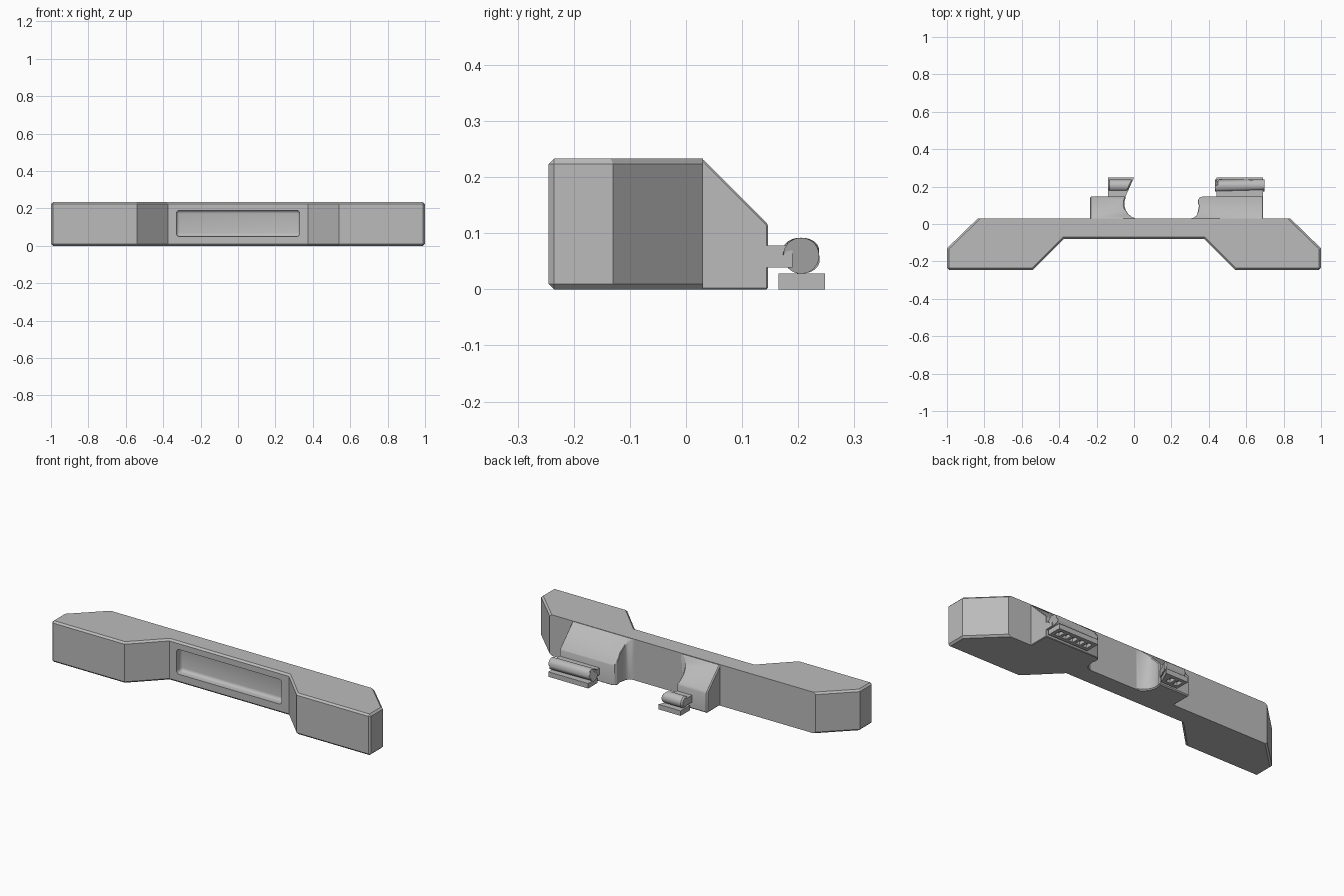
import bpy, bmesh
from math import radians
from mathutils import Matrix, Vector

if "Cube" in bpy.data.objects:
    bpy.data.objects.remove(bpy.data.objects["Cube"])

HEIGHT = 0.233
grey = bpy.data.materials.new("plain grey")
grey.use_nodes = True
grey.diffuse_color = (0.5, 0.5, 0.5, 1)
grey.node_tree.nodes["Principled BSDF"].inputs["Base Color"].default_value = (0.5, 0.5, 0.5, 1)


def finish(bm, name):
    bmesh.ops.recalc_face_normals(bm, faces=bm.faces[:])
    mesh = bpy.data.meshes.new(name)
    bm.to_mesh(mesh)
    bm.free()
    mesh.materials.append(grey)
    obj = bpy.data.objects.new(name, mesh)
    bpy.context.scene.collection.objects.link(obj)
    return obj


def prism(outline, z0, z1):
    bm = bmesh.new()
    base = bm.faces.new([bm.verts.new((x, y, z0)) for x, y in outline])
    top = bmesh.ops.extrude_face_region(bm, geom=[base])["geom"]
    bmesh.ops.translate(bm, vec=(0, 0, z1 - z0),
                        verts=[v for v in top if isinstance(v, bmesh.types.BMVert)])
    bmesh.ops.recalc_face_normals(bm, faces=bm.faces[:])
    return bm


def box(x0, x1, y0, y1, z0, z1):
    return prism([(x0, y0), (x1, y0), (x1, y1), (x0, y1)], z0, z1)


def rod(start, end, radius):
    """Cylinder between two points."""
    a, b = Vector(start), Vector(end)
    bm = bmesh.new()
    bmesh.ops.create_cone(bm, cap_ends=True, segments=48, radius1=radius,
                          radius2=radius, depth=(b - a).length)
    turn = (b - a).to_track_quat("Z", "Y").to_matrix().to_4x4()
    bm.transform(Matrix.Translation((a + b) / 2) @ turn)
    return bm


def slice_off(bm, point, normal):
    """Remove what lies beyond a plane and close the cut."""
    cut = bmesh.ops.bisect_plane(bm, geom=bm.verts[:] + bm.edges[:] + bm.faces[:],
                                 plane_co=point, plane_no=normal, clear_outer=True)
    edges = [g for g in cut["geom_cut"] if isinstance(g, bmesh.types.BMEdge)]
    bmesh.ops.contextual_create(bm, geom=edges)


def chamfer(bm, edges, width, segments=1):
    bmesh.ops.bevel(bm, geom=edges, offset=width, segments=segments,
                    profile=0.5, affect="EDGES", clamp_overlap=True)


def cut_with(obj, cutters):
    for cutter in cutters:
        mod = obj.modifiers.new("cut", "BOOLEAN")
        mod.operation, mod.solver, mod.object = "DIFFERENCE", "EXACT", cutter
    bpy.context.view_layer.update()
    result = bpy.data.meshes.new_from_object(
        obj.evaluated_get(bpy.context.evaluated_depsgraph_get()))
    obj.modifiers.clear()
    obj.data = result
    for cutter in cutters:
        bpy.data.objects.remove(cutter)


# Main bar with chamfered front and end edges
half = [(0.375, -0.08), (0.54, -0.245), (1, -0.245), (1, -0.13), (0.835, 0.03)]
bm = prism(half + [(-x, y) for x, y in reversed(half)], 0, HEIGHT)
edges = []
for e in bm.edges:
    a, b = (v.co for v in e.verts)
    upright = abs(a.z - b.z) > 0.1
    if upright and a.y < -0.2 and abs(a.x) > 0.9:
        edges.append(e)
    elif not upright and min(a.y, b.y) < 0:
        edges.append(e)
chamfer(bm, edges, 0.01)
bar = finish(bm, "main_bar")

# Front recess, bolt holes and their wide rear bores
bm = box(-0.33, 0.33, -0.2, -0.035, 0.05, 0.19)
chamfer(bm, bm.edges[:], 0.018, 4)
cutters = [finish(bm, "recess_cutter")]
for x in (-0.91, 0.91):
    cutters.append(finish(rod((x, -0.4, 0.117), (x, 0.2, 0.117), 0.05), "bolt_hole_cutter"))
    cutters.append(finish(rod((x, -0.14, 0.117), (x, 0.2, 0.117), 0.077), "bore_cutter"))
cut_with(bar, cutters)

# Rear blocks: curved inner side, sloping top
blocks = {
    "right_rear_block": [(-0.235, 0.0), (0.01, 0.0), (0.01, 0.029), (-0.012, 0.038),
                         (-0.03, 0.053), (-0.045, 0.075), (-0.052, 0.1),
                         (-0.05, 0.125), (-0.043, 0.146), (-0.235, 0.146)],
    "left_rear_block": [(0.69, 0.0), (0.3, 0.0), (0.3, 0.029), (0.32, 0.034),
                        (0.334, 0.045), (0.34, 0.06), (0.344, 0.08), (0.347, 0.095),
                        (0.342, 0.112), (0.342, 0.128), (0.35, 0.14), (0.363, 0.146),
                        (0.69, 0.146)],
}
for name, outline in blocks.items():
    bm = prism(outline, 0, HEIGHT - 0.001)
    slice_off(bm, (0, 0.146, 0.116), (0, 1, 1))
    bmesh.ops.recalc_face_normals(bm, faces=bm.faces[:])
    sharp = [e for e in bm.edges if len(e.link_faces) == 2
             and e.calc_face_angle() > radians(35)
             and max(v.co.y for v in e.verts) > 0.03]
    chamfer(bm, sharp, 0.007)
    finish(bm, name)

# Hinge tongues, pins and slotted foot plates
for side, x0, x1, slots in (("right", -0.14, 0.0, 2), ("left", 0.44, 0.69, 5)):
    neck = box(x0, x1, 0.135, 0.19, 0.039, 0.078)
    pin = rod((x0, 0.205, 0.06), (x1, 0.205, 0.06), 0.032)
    plate = box(x0, x1, 0.165, 0.248, 0, 0.028)
    if side == "right":
        for part in (neck, pin, plate):
            slice_off(part, (0, 0.248, 0), (0.1, -0.045, 0))
    chamfer(pin, [e for e in pin.edges if any(len(f.verts) > 8 for f in e.link_faces)], 0.008)
    finish(neck, side + "_hinge_tongue")
    finish(pin, side + "_hinge_pin")
    foot = finish(plate, side + "_foot_plate")
    pitch = 0.045
    first = (x0 + x1) / 2 - pitch * (slots - 1) / 2 - (0.015 if side == "right" else 0)
    cut_with(foot, [finish(box(first + i * pitch - 0.014, first + i * pitch + 0.014,
                               0.185, 0.228, -0.05, 0.02), "slot_cutter")
                    for i in range(slots)])

# Smooth the round surfaces, keep edges sharp
bpy.ops.object.select_all(action="DESELECT")
for obj in bpy.context.scene.objects:
    if obj.type == "MESH" and obj.data.materials and obj.data.materials[0] == grey:
        obj.select_set(True)
        bpy.context.view_layer.objects.active = obj
bpy.ops.object.shade_smooth_by_angle(angle=radians(30))
